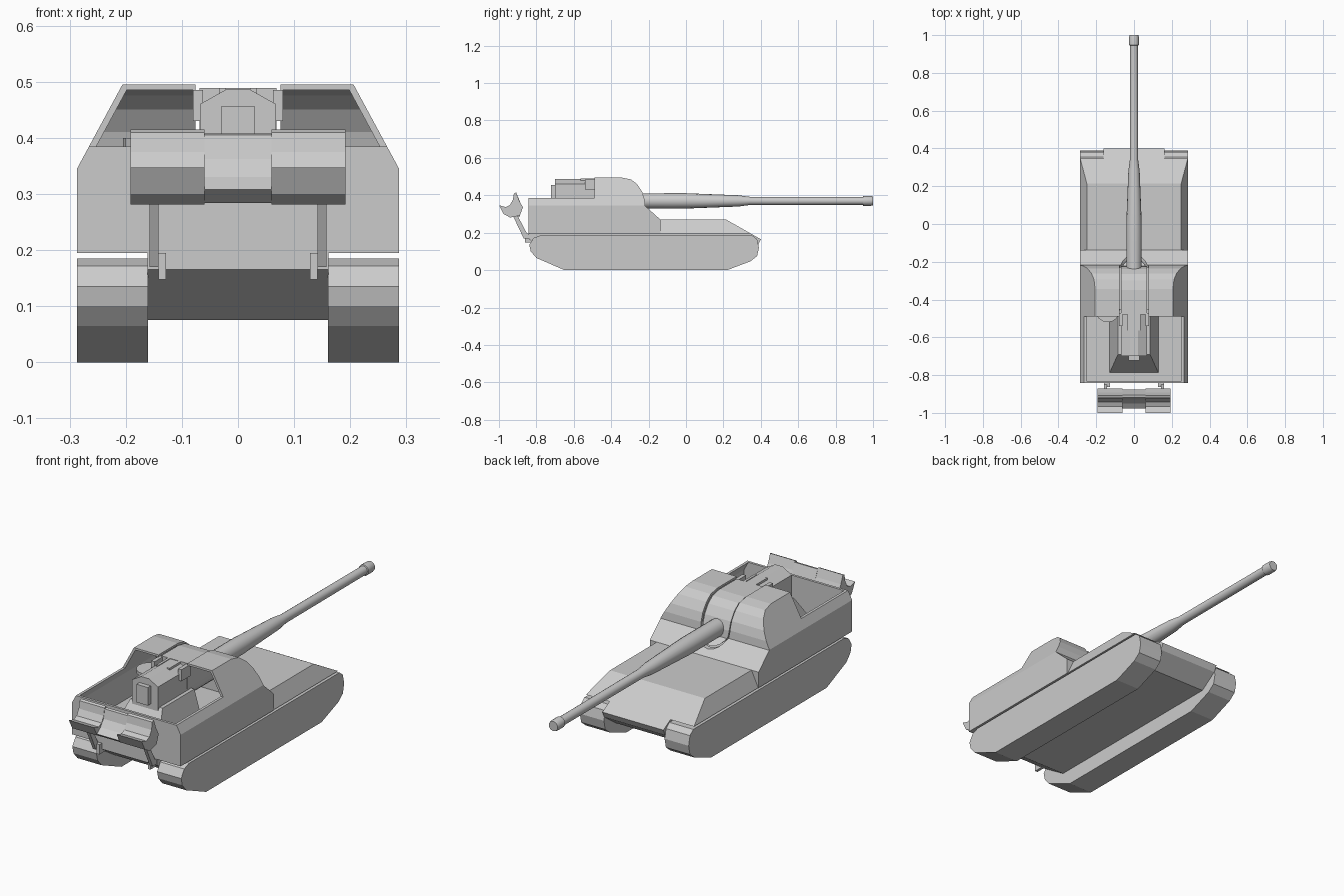
import bpy, bmesh, math
from mathutils import Vector

if "Cube" in bpy.data.objects:
    bpy.data.objects.remove(bpy.data.objects["Cube"])


def finish(bm, name):
    bmesh.ops.recalc_face_normals(bm, faces=bm.faces[:])
    me = bpy.data.meshes.new(name)
    bm.to_mesh(me)
    bm.free()
    ob = bpy.data.objects.new(name, me)
    bpy.context.collection.objects.link(ob)
    return ob


def prism(name, pts, a, b, axis='x', slope=None):
    """Extrude a profile along x (pts = y,z) or y (pts = x,z); slope = (x, z, nx, nz) trims both sides."""
    bm = bmesh.new()
    at = (lambda p, t: (t, p[0], p[1])) if axis == 'x' else (lambda p, t: (p[0], t, p[1]))
    lo = [bm.verts.new(at(p, a)) for p in pts]
    hi = [bm.verts.new(at(p, b)) for p in pts]
    bm.faces.new(lo)
    bm.faces.new(hi)
    n = len(pts)
    for i in range(n):
        j = (i + 1) % n
        bm.faces.new((lo[i], lo[j], hi[j], hi[i]))
    if slope:
        x, z, nx, nz = slope
        for s in (-1, 1):
            bmesh.ops.bisect_plane(bm, geom=bm.verts[:] + bm.edges[:] + bm.faces[:],
                                   plane_co=(s * x, 0, z), plane_no=Vector((s * nx, 0, nz)).normalized(),
                                   clear_outer=True)
            bmesh.ops.holes_fill(bm, edges=[e for e in bm.edges if e.is_boundary], sides=0)
    return finish(bm, name)


def box(name, x0, x1, y0, y1, z0, z1):
    return prism(name, [(y0, z0), (y1, z0), (y1, z1), (y0, z1)], x0, x1)


def boolean(ob, cutter, op):
    m = ob.modifiers.new("cut", 'BOOLEAN')
    m.object, m.operation, m.solver = cutter, op, 'EXACT'
    bpy.context.view_layer.objects.active = ob
    bpy.ops.object.modifier_apply(modifier=m.name)
    bpy.data.objects.remove(cutter)


def lathe_y(name, rings, z, seg=16):
    bm = bmesh.new()
    loops = [[bm.verts.new((r * math.cos(2 * math.pi * i / seg), y, z + r * math.sin(2 * math.pi * i / seg)))
              for i in range(seg)] for y, r in rings]
    for p, q in zip(loops, loops[1:]):
        for i in range(seg):
            j = (i + 1) % seg
            bm.faces.new((p[i], p[j], q[j], q[i]))
    bm.faces.new(loops[0])
    bm.faces.new(loops[-1])
    ob = finish(bm, name)
    for o in bpy.context.selected_objects:
        o.select_set(False)
    ob.select_set(True)
    bpy.context.view_layer.objects.active = ob
    bpy.ops.object.shade_smooth_by_angle(angle=math.radians(30))
    return ob


# Tracks
track = [(-.65, 0), (-.80, .065), (-.83, .10), (-.838, .135), (-.815, .172), (-.78, .185), (.355, .185),
         (.38, .165), (.39, .12), (.38, .075), (.345, .047), (.22, 0)]
for s, side in ((-1, "left"), (1, "right")):
    prism(side + "_track", track, s * .16, s * .287)

# Lower hull with nose, and upper hull with sloped sides
prism("lower_hull", [(-.84, .195), (-.84, .165), (-.70, .075), (.30, .075), (.385, .135), (.40, .165),
                     (.347, .195)], -.161, .161)
prism("upper_hull", [(-.16, .195), (.347, .195), (.215, .27), (-.16, .27)], -.285, .285,
      slope=(.285, .195, .075, .035))

# Casemate: open-backed shell with curved front and sloped sides
curve = [(-.345, .495), (-.295, .485), (-.262, .46), (-.235, .42), (-.222, .38), (-.218, .343), (-.137, .27)]
shell = prism("casemate", [(-.842, .195), (-.842, .385), (-.49, .385), (-.49, .495)] + curve + [(-.137, .195)],
              -.287, .287, slope=(.287, .345, .15, .081))
t = .012
inner = [(y - t * .9, z - t * .8) for y, z in curve]
hollow = prism("hollow", [(-.842 + t, .215), (-.842 + t, .6), (-.51, .6), (-.51, .495 - t * .8)] + inner
               + [(-.148, .215)], -.275, .275, slope=(.274, .345, .15, .081))
boolean(shell, hollow, 'DIFFERENCE')


# U-shaped gun slot and the mantlet that fills it
def u_shape(name, r):
    arc = [(r * math.cos(a), .37 + r * math.sin(a)) for a in [math.pi * (1 + i / 10) for i in range(11)]]
    return prism(name, arc + [(r, .6), (-r, .6)], -.6, .1, axis='y')


boolean(shell, u_shape("slot", .076), 'DIFFERENCE')
mantlet = prism("mantlet", [(-.48, .25), (-.48, .489)] + [(y - .004, z - .006) for y, z in curve]
                + [(-.141, .25)], -.2, .2)
boolean(mantlet, u_shape("mantlet_trim", .069), 'INTERSECT')

# Gun barrel
lathe_y("gun_barrel", [(-.30, .04), (-.10, .041), (0, .041), (.28, .03), (.34, .022), (.945, .021),
                       (.947, .026), (.99, .026), (1.0, .023)], .37)

# Breech, its rear panel and side guards
prism("breech", [(-.068, .34), (.068, .34), (.068, .46), (.02, .487), (-.02, .487), (-.068, .46)],
      -.70, -.47, axis='y')
box("breech_panel", -.03, .03, -.722, -.69, .37, .456)
for s in (-1, 1):
    box("breech_guard", s * .062, s * .08, -.54, -.47, .43, .485)
    box("breech_rail", s * .022, s * .034, -.565, -.47, .45, .489)

# Tapered gun pedestal inside the fighting compartment
bm = bmesh.new()
for w, y, z in ((.13, -.79, .21), (.13, -.45, .21), (.085, -.69, .36), (.085, -.45, .36)):
    for s in (-1, 1):
        bm.verts.new((s * w, y, z))
bmesh.ops.convex_hull(bm, input=bm.verts[:])
bmesh.ops.dissolve_limit(bm, angle_limit=.01, verts=bm.verts[:], edges=bm.edges[:])
finish(bm, "gun_pedestal")

# Round crew platform left of the gun
bm = bmesh.new()
bmesh.ops.create_cone(bm, cap_ends=True, segments=16, radius1=.065, radius2=.065, depth=.015)
bmesh.ops.translate(bm, vec=(-.14, -.455, .392), verts=bm.verts[:])
finish(bm, "crew_platform")

# Recoil spade: two crescent blades and a shorter centre section
blade = [(-1, .347), (-.965, .337), (-.942, .347), (-.926, .375), (-.92, .41), (-.908, .415), (-.893, .375),
         (-.872, .335), (-.888, .292), (-.94, .281), (-.975, .3)]
middle = [(-.978, .308), (-.95, .33), (-.928, .362), (-.918, .405), (-.905, .408), (-.875, .335),
          (-.89, .285), (-.945, .284)]
prism("spade_middle", middle, -.061, .061)
for s, side in ((-1, "left"), (1, "right")):
    prism(side + "_spade_blade", blade, s * .06, s * .192)
    # Spade arms and hinge brackets
    prism(side + "_spade_arm", [(-.925, .29), (-.90, .29), (-.85, .195), (-.815, .19), (-.815, .17),
                                (-.868, .17)], s * .142, s * .158)
    box(side + "_spade_bracket", s * .128, s * .142, -.862, -.80, .148, .195)
